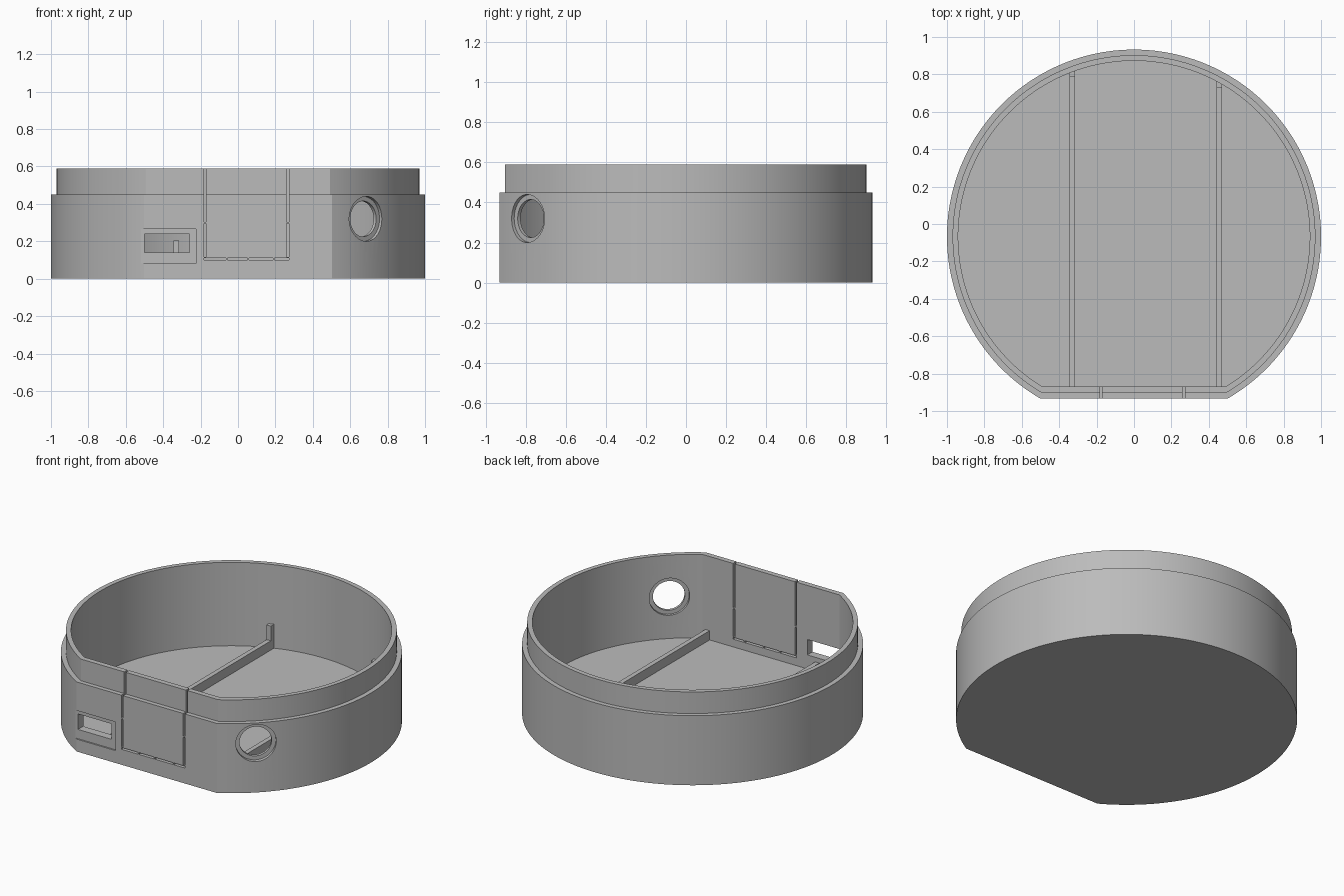
import bpy, bmesh, math
from mathutils import Vector, Matrix

if "Cube" in bpy.data.objects:
    bpy.data.objects.remove(bpy.data.objects["Cube"], do_unlink=True)

CY = -0.0675          # centre of the round wall
FLOOR, STEP, TOP = 0.05, 0.45, 0.59
OUTER, LIP, INNER = (1.0, -0.9325), (0.97, -0.904), (0.94, -0.87)

grey = bpy.data.materials.new("plain grey")
grey.use_nodes = True
grey.diffuse_color = (0.5, 0.5, 0.5, 1)
grey.node_tree.nodes["Principled BSDF"].inputs["Base Color"].default_value = grey.diffuse_color


def make(name, bm):
    bmesh.ops.recalc_face_normals(bm, faces=bm.faces)
    mesh = bpy.data.meshes.new(name)
    bm.to_mesh(mesh)
    bm.free()
    mesh.materials.append(grey)
    obj = bpy.data.objects.new(name, mesh)
    bpy.context.collection.objects.link(obj)
    return obj


def add_box(bm, x0, x1, y0, y1, z0, z1):
    lo, hi = Vector((x0, y0, z0)), Vector((x1, y1, z1))
    scale = Matrix.Diagonal((hi - lo).to_4d())
    bmesh.ops.create_cube(bm, size=1, matrix=Matrix.Translation((lo + hi) / 2) @ scale)


def box(name, *size):
    bm = bmesh.new()
    add_box(bm, *size)
    return make(name, bm)


def loop(bm, shape, z, n=144):
    """Circle with a flat cut off its front."""
    r, flat = shape
    start = math.asin((flat - CY) / r)
    sweep = math.pi - 2 * start
    return [bm.verts.new((r * math.cos(start + sweep * i / n),
                          CY + r * math.sin(start + sweep * i / n), z)) for i in range(n + 1)]


# Hollow case with a stepped lip
bm = bmesh.new()
rings = [loop(bm, s, z) for s, z in ((OUTER, 0), (OUTER, STEP), (LIP, STEP),
                                     (LIP, TOP), (INNER, TOP), (INNER, FLOOR))]
for a, b in zip(rings, rings[1:]):
    for i in range(len(a)):
        j = (i + 1) % len(a)
        bm.faces.new((a[i], a[j], b[j], b[i]))
bm.faces.new(rings[0])
bm.faces.new(rings[-1])
case = make("case", bm)


def cut(cutter):
    mod = case.modifiers.new("cut", "BOOLEAN")
    mod.operation, mod.solver, mod.object = "DIFFERENCE", "EXACT", cutter
    bpy.context.view_layer.objects.active = case
    bpy.ops.object.modifier_apply(modifier=mod.name)
    bpy.data.objects.remove(cutter, do_unlink=True)


# Shallow port recess and the port slot through the flat
cut(box("recess", -0.7, -0.225, -1.1, -0.923, 0.08, 0.265))
cut(box("slot", -0.5, -0.26, -1.1, -0.8, 0.14, 0.24))

# Snap-out panel: thin slits interrupted by small tabs
SLIT, TAB = 0.012, 0.004
LEFT, RIGHT, SILL = -0.182, 0.272, 0.1
bm = bmesh.new()
for x in (LEFT, RIGHT - SLIT):
    add_box(bm, x, x + SLIT, -1, -0.8, 0.3 + TAB, 0.7)
    add_box(bm, x, x + SLIT, -1, -0.8, SILL + SLIT + TAB, 0.3 - TAB)
stops = [LEFT, -0.06, 0.055, 0.19, RIGHT]
for a, b in zip(stops, stops[1:]):
    x0 = a if a == LEFT else a + TAB
    x1 = b if b == RIGHT else b - TAB
    add_box(bm, x0, x1, -1, -0.8, SILL, SILL + SLIT)
cut(make("slits", bm))

# Round side hole, counterbored outside and inside
out = Vector((0.68, -0.72, 0)).normalized()
turn = out.to_track_quat("Z", "Y").to_matrix().to_4x4()
for radius, near, far in ((0.12, 0.975, 1.2), (0.12, 0.8, 0.955), (0.095, 0.85, 1.15)):
    bm = bmesh.new()
    place = Matrix.Translation(Vector((0, CY, 0.32)) + out * (near + far) / 2) @ turn
    bmesh.ops.create_cone(bm, cap_ends=True, segments=64, radius1=radius, radius2=radius,
                          depth=far - near, matrix=place)
    cut(make("bore", bm))

bpy.ops.object.select_all(action="DESELECT")
case.select_set(True)
bpy.context.view_layer.objects.active = case
bpy.ops.object.shade_smooth_by_angle(angle=math.radians(25))

# Floor ribs with an upright post at the back end
for side, x, post, end in (("right", -0.345, 0.785, 0.825), ("left", 0.44, 0.73, 0.775)):
    box(side + "_rib", x, x + 0.03, -0.88, post, FLOOR - 0.01, 0.11)
    box(side + "_rib_post", x, x + 0.03, post, end, FLOOR - 0.01, 0.205)
